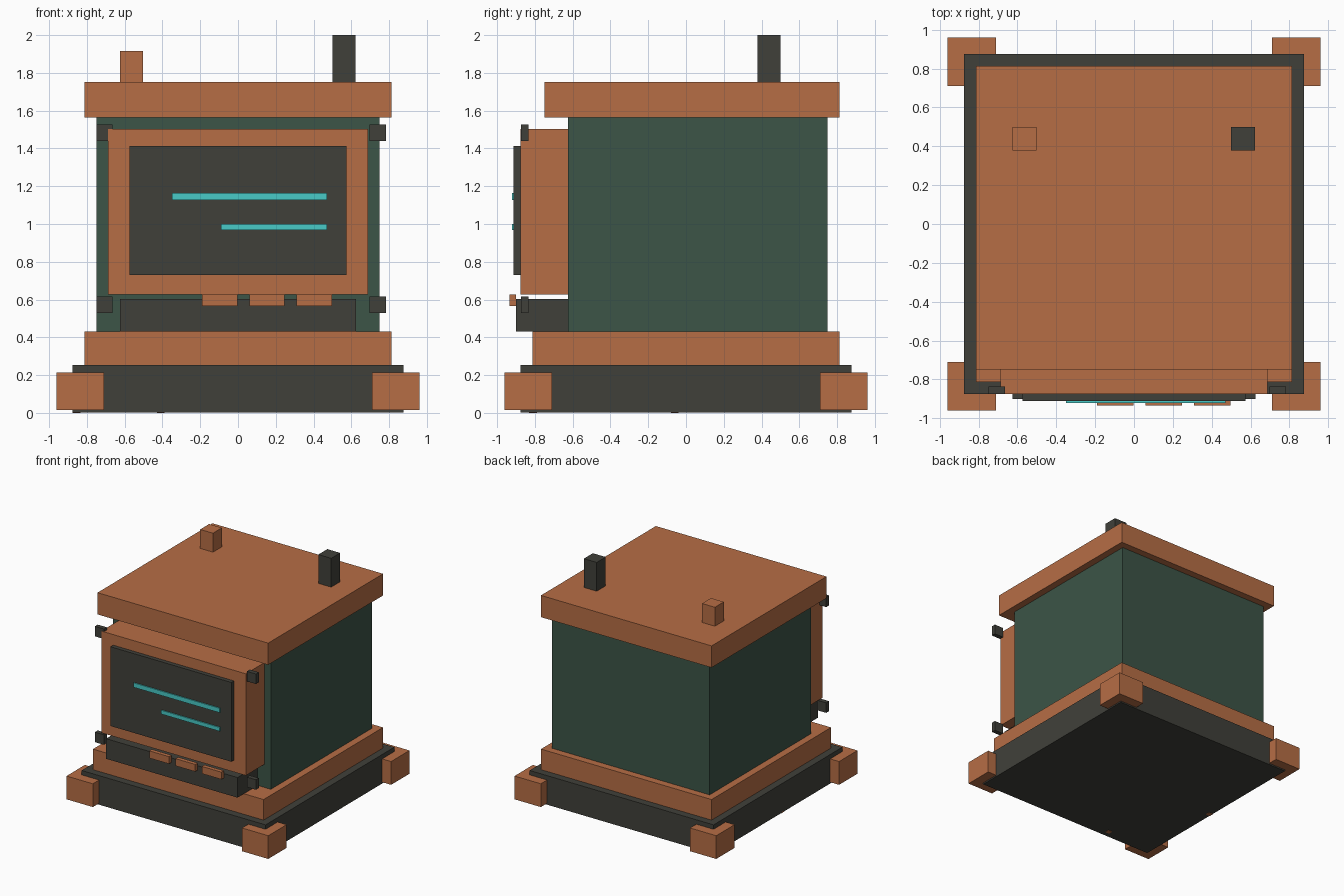
import bpy
import bmesh
from mathutils import Vector

cube = bpy.data.objects.get("Cube")
if cube:
    bpy.data.objects.remove(cube, do_unlink=True)


def material(name, rgb):
    mat = bpy.data.materials.new(name)
    mat.use_nodes = True
    color = (*rgb, 1.0)
    mat.diffuse_color = color
    mat.node_tree.nodes["Principled BSDF"].inputs["Base Color"].default_value = color
    return mat


copper = material("copper", (0.47, 0.155, 0.06))
charcoal = material("charcoal", (0.051, 0.051, 0.042))
green = material("dark green", (0.045, 0.089, 0.063))
cyan = material("cyan", (0.065, 0.59, 0.57))


def box(name, mat, x, y, z):
    """Flat-sided block spanning the given (low, high) ranges."""
    bm = bmesh.new()
    bmesh.ops.create_cube(bm, size=1)
    spans = (x, y, z)
    bmesh.ops.scale(bm, vec=Vector([hi - lo for lo, hi in spans]), verts=bm.verts)
    bmesh.ops.translate(bm, vec=Vector([(lo + hi) / 2 for lo, hi in spans]), verts=bm.verts)
    mesh = bpy.data.meshes.new(name)
    bm.to_mesh(mesh)
    bm.free()
    mesh.materials.append(mat)
    obj = bpy.data.objects.new(name, mesh)
    bpy.context.scene.collection.objects.link(obj)
    return obj


def both(half):
    return (-half, half)


def side(sign, near, far):
    return tuple(sorted((sign * near, sign * far)))


# Stacked housing
box("base", charcoal, both(0.875), both(0.875), (0.003, 0.253))
box("lower_trim", copper, both(0.812), both(0.812), (0.253, 0.43))
box("body", green, both(0.75), (-0.625, 0.75), (0.43, 1.565))
box("roof", copper, both(0.812), (-0.75, 0.812), (1.565, 1.752))

# Corner feet
for sx, lr in ((1, "left"), (-1, "right")):
    for sy, fb in ((-1, "front"), (1, "back")):
        box(f"foot_{fb}_{lr}", copper, side(sx, 0.71, 0.96), side(sy, 0.71, 0.96), (0.015, 0.215))

# Small studs under the base
for i, (x, y) in enumerate(((-0.41, -0.81), (-0.855, -0.06))):
    box(f"base_stud_{i + 1}", copper, (x - 0.02, x + 0.02), (y - 0.02, y + 0.02), (0, 0.01))

# Display frame, screen and light bars
box("screen_frame", copper, both(0.688), (-0.876, -0.625), (0.628, 1.503))
box("screen", charcoal, both(0.575), (-0.912, -0.876), (0.73, 1.412))
box("upper_light_bar", cyan, (-0.35, 0.47), (-0.921, -0.912), (1.127, 1.165))
box("lower_light_bar", cyan, (-0.09, 0.47), (-0.921, -0.912), (0.967, 1.0))

# Control panel and buttons
box("control_panel", charcoal, both(0.625), (-0.9, -0.625), (0.43, 0.603))
for i in range(3):
    x = -0.19 + i * 0.25
    box(f"button_{i + 1}", copper, (x, x + 0.187), (-0.935, -0.9), (0.566, 0.628))

# Corner clips
for lr, x in (("left", 0.697), ("right", -0.75)):
    for level, z in (("lower", 0.53), ("upper", 1.44)):
        box(f"clip_{level}_{lr}", charcoal, (x, x + 0.086), (-0.874, -0.835), (z, z + 0.086))

# Roof posts
box("post_left", charcoal, (0.5, 0.622), (0.378, 0.5), (1.752, 2.0))
box("post_right", copper, (-0.625, -0.503), (0.378, 0.5), (1.752, 1.915))
